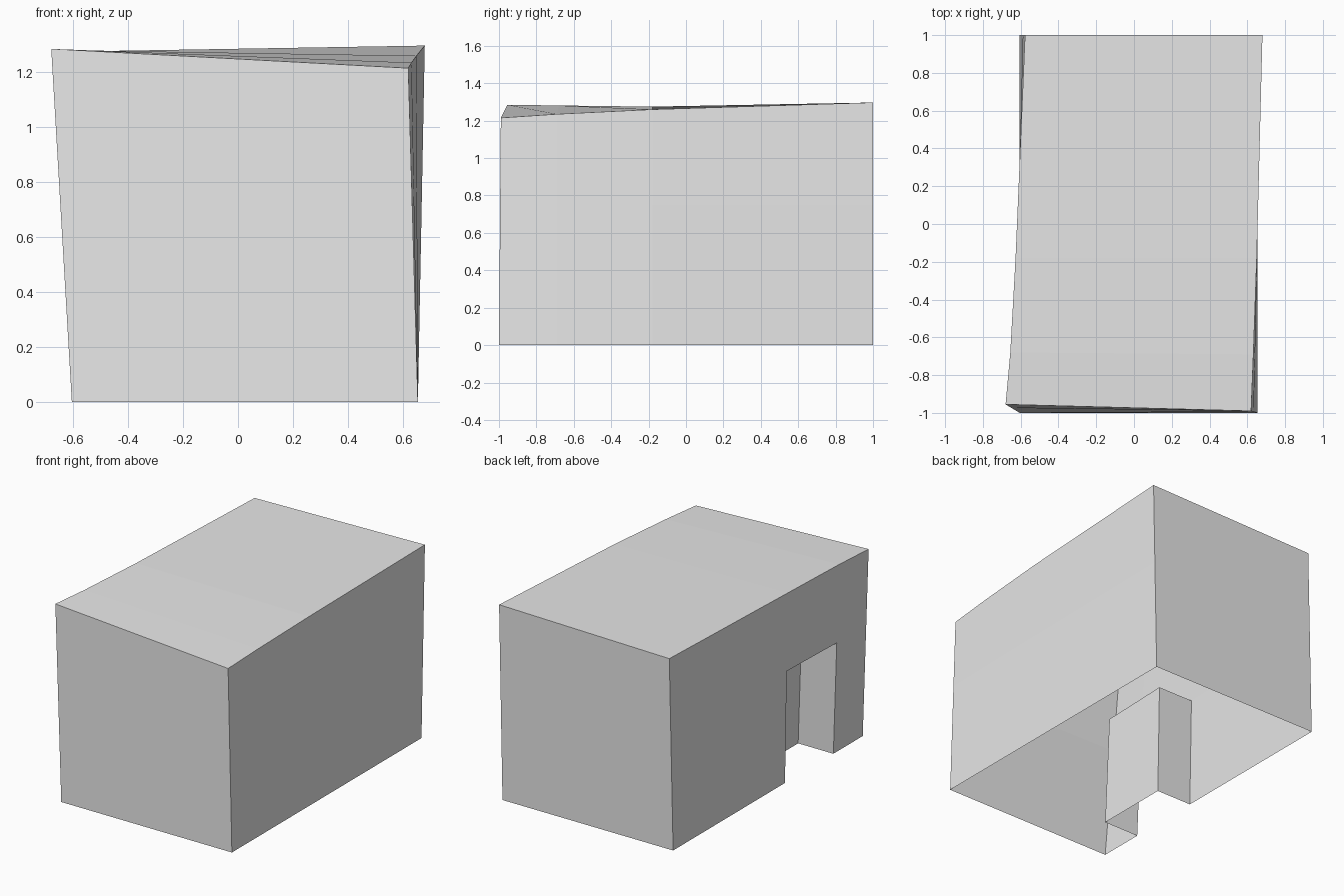
import bpy
import bmesh
from mathutils import Vector

cube = bpy.data.objects.get("Cube")
if cube:
    bpy.data.objects.remove(cube, do_unlink=True)

DOOR_HEIGHT, DOOR_DEPTH = 0.75, 0.26
LEFT, RIGHT = -0.605, 0.655

# Stations from front to back: base y, then roof corner on the -x and +x side
stations = [
    (-1.0, (-0.68, -0.955, 1.285), (0.62, -0.99, 1.215)),
    (-0.69, (-0.655, -0.68, 1.281), (0.632, -0.69, 1.235)),
    (-0.18, (-0.627, -0.18, 1.275), (0.65, -0.18, 1.26)),
    (1.0, (-0.577, 1.0, 1.273), (0.68, 1.0, 1.297)),
]

bm = bmesh.new()


def ring(y, top_left, top_right):
    """One cross-section: up the -x wall, over the roof, down the +x wall."""
    a, b = Vector((LEFT, y, 0)), Vector((RIGHT, y, 0))
    c, d = Vector(top_left), Vector(top_right)
    mid_a = a.lerp(c, DOOR_HEIGHT / c.z)
    mid_b = b.lerp(d, DOOR_HEIGHT / d.z)
    return [bm.verts.new(p) for p in (a, mid_a, c, d, mid_b, b)]


# Walls and roof, open at the bottom, leaving out the doorway panel
rings = [ring(*s) for s in stations]
for i, (p, q) in enumerate(zip(rings, rings[1:])):
    for j in range(5):
        if (i, j) != (1, 0):
            bm.faces.new((p[j], p[j + 1], q[j + 1], q[j]))

# Front and back walls
for r in (rings[0], rings[-1]):
    bm.faces.new((r[0], r[1], r[4], r[5]))
    bm.faces.new((r[1], r[2], r[3], r[4]))

# Doorway recess: jambs, ceiling and back panel
outer = [rings[1][0], rings[1][1], rings[2][1], rings[2][0]]
inner = [bm.verts.new(v.co + Vector((DOOR_DEPTH, 0, 0))) for v in outer]
for k in range(3):
    bm.faces.new((outer[k], outer[k + 1], inner[k + 1], inner[k]))
bm.faces.new(inner)

# Consistent outward normals
bmesh.ops.recalc_face_normals(bm, faces=bm.faces)
bm.faces.ensure_lookup_table()
roof = max(bm.faces, key=lambda f: f.calc_center_median().z)
if roof.normal.z < 0:
    bmesh.ops.reverse_faces(bm, faces=bm.faces)

mesh = bpy.data.meshes.new("building_shell")
bm.to_mesh(mesh)
bm.free()
shell = bpy.data.objects.new("building_shell", mesh)
bpy.context.collection.objects.link(shell)

# Plain light grey
grey = bpy.data.materials.new("light_grey")
grey.use_nodes = True
color = (0.8, 0.8, 0.8, 1.0)
grey.diffuse_color = color
bsdf = next(n for n in grey.node_tree.nodes if n.type == "BSDF_PRINCIPLED")
bsdf.inputs["Base Color"].default_value = color
mesh.materials.append(grey)
